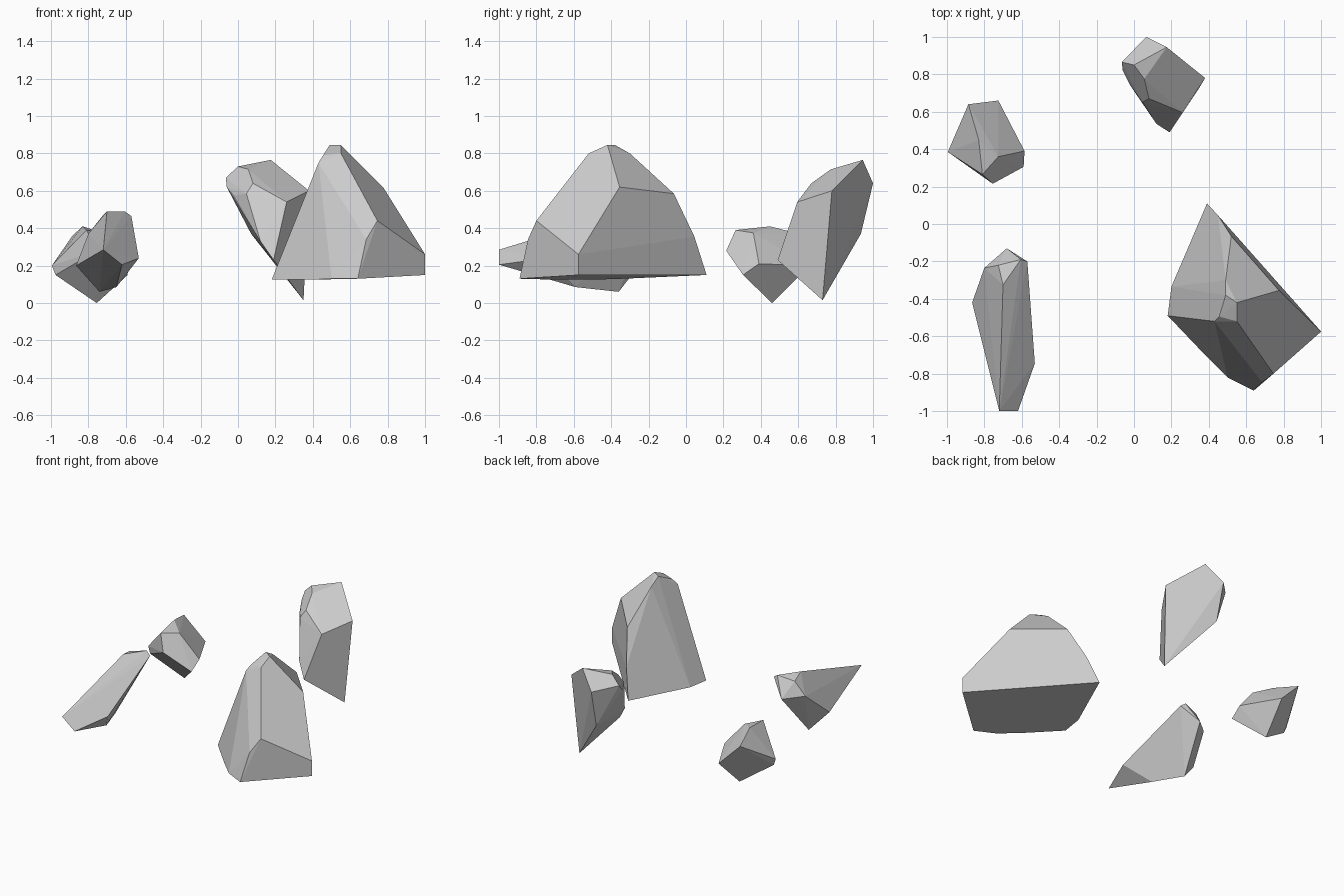
import bpy
import bmesh
import math
from mathutils import Vector

# Remove the default cube only
default_cube = bpy.data.objects.get("Cube")
if default_cube:
    bpy.data.objects.remove(default_cube, do_unlink=True)


def make_material(name, colour):
    """Create one plain flat material."""
    material = bpy.data.materials.new(name)
    material.use_nodes = True
    material.diffuse_color = colour
    shader = material.node_tree.nodes["Principled BSDF"]
    shader.inputs["Base Color"].default_value = colour
    shader.inputs["Roughness"].default_value = 0.9
    return material


stone_grey = make_material("stone grey", (0.6, 0.6, 0.6, 1))


def make_rock(name, corners):
    """Wrap a faceted convex chunk of stone around its corner points."""
    bm = bmesh.new()
    for corner in corners:
        bm.verts.new(Vector(corner))
    hull = bmesh.ops.convex_hull(bm, input=bm.verts[:])

    # Drop any corner that ended up inside the chunk
    loose = [v for v in bm.verts if not v.link_faces]
    bmesh.ops.delete(bm, geom=loose, context="VERTS")

    # Merge nearly level triangles into broad cleaved facets
    bmesh.ops.dissolve_limit(bm, angle_limit=math.radians(3),
                             verts=bm.verts[:], edges=bm.edges[:])
    bmesh.ops.recalc_face_normals(bm, faces=bm.faces[:])
    for face in bm.faces:
        face.smooth = False

    mesh = bpy.data.meshes.new(name)
    bm.to_mesh(mesh)
    bm.free()
    mesh.materials.append(stone_grey)
    rock = bpy.data.objects.new(name, mesh)
    bpy.context.scene.collection.objects.link(rock)
    return rock


# Large peaked boulder with a flat base
boulder_base = [
    (.39, .11, .15), (1, -.575, .15), (.64, -.89, .13), (.5, -.82, .13),
    (.38, -.7, .125), (.18, -.49, .125), (.2, -.335, .13),
]
boulder_shoulder = [
    (1, -.575, .26), (.685, -.845, .34), (.745, -.8, .44),
    (.45, .045, .355), (.52, -.065, .585), (.775, -.355, .62),
]
boulder_peak = [
    (.55, -.42, .845), (.49, -.38, .845), (.55, -.52, .8),
    (.455, -.495, .79), (.43, -.52, .75), (.49, -.3, .8),
]
make_rock("large_boulder", boulder_base + boulder_shoulder + boulder_peak)

# Tall leaning shard at the back, narrowing to a low point
shard_top = [
    (.175, .945, .765), (.38, .78, .6), (.26, .595, .54),
    (.055, .775, .715), (.08, .67, .64), (0, .85, .73),
    (-.065, .865, .67), (.065, 1, .64),
]
shard_foot = [
    (.35, .73, .015), (.19, .49, .23), (.12, .535, .33), (.045, .65, .585),
    (-.02, .74, .575), (-.06, .82, .62), (.07, .935, .37),
]
make_rock("back_shard", shard_top + shard_foot)

# Small chunky stone at the back right
make_rock("small_stone", [
    (-.995, .385, .2), (-.975, .38, .15), (-.83, .45, .41),
    (-.725, .36, .375), (-.81, .265, .39), (-.755, .215, .28),
    (-.59, .305, .15), (-.585, .39, .21), (-.755, .46, 0),
    (-.885, .64, .36), (-.725, .66, .2),
])

# Long splinter lying forward at the front right
splinter_tip = [
    (-.72, -1, .285), (-.62, -1, .205), (-.53, -.745, .24),
    (-.65, -.59, .085), (-.74, -.36, .06), (-.865, -.42, .2),
]
splinter_butt = [
    (-.7, -.325, .49), (-.605, -.19, .49), (-.57, -.2, .465),
    (-.725, -.22, .465), (-.8, -.235, .37), (-.68, -.13, .355),
]
make_rock("front_splinter", splinter_tip + splinter_butt)
